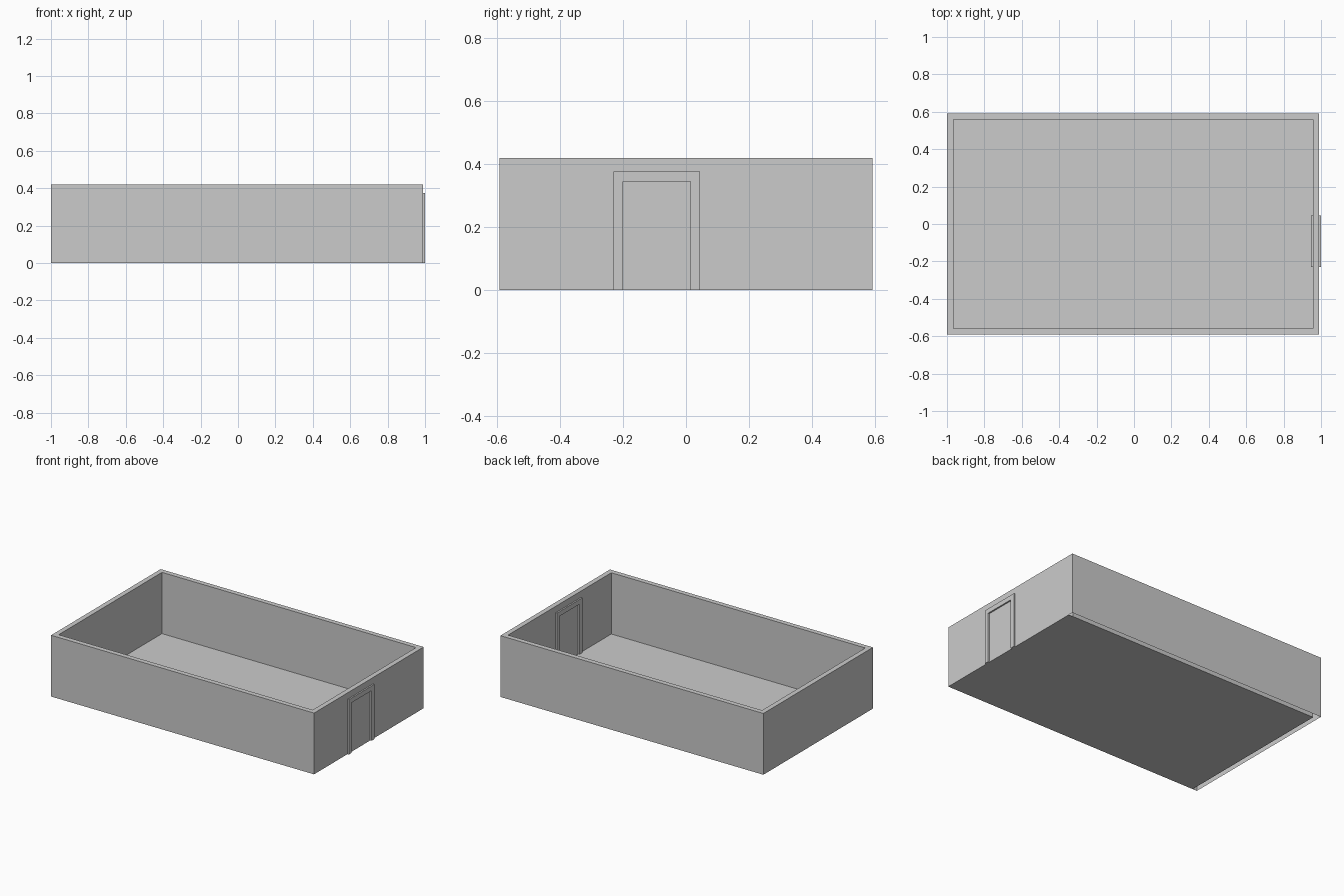
import bpy
import bmesh

old = bpy.data.objects.get("Cube")
if old:
    bpy.data.objects.remove(old, do_unlink=True)

grey = bpy.data.materials.new("plain_grey")
grey.use_nodes = True
colour = (0.6, 0.6, 0.6, 1)
grey.diffuse_color = colour
grey.node_tree.nodes["Principled BSDF"].inputs["Base Color"].default_value = colour

LEFT, RIGHT, DEPTH, HEIGHT, WALL = -1.0, 0.99, 0.592, 0.419, 0.034


def finish(name, bm):
    mesh = bpy.data.meshes.new(name)
    bm.to_mesh(mesh)
    bm.free()
    mesh.materials.append(grey)
    obj = bpy.data.objects.new(name, mesh)
    bpy.context.collection.objects.link(obj)


def rectangle(bm, x0, x1, y0, y1, z):
    return [bm.verts.new((x, y, z)) for x, y in ((x0, y0), (x1, y0), (x1, y1), (x0, y1))]


# Walls: nested rings joined by a rim, open underneath
bm = bmesh.new()
inner = (LEFT + WALL, RIGHT - WALL, WALL - DEPTH, DEPTH - WALL)
outer = (LEFT, RIGHT, -DEPTH, DEPTH)
rings = [rectangle(bm, *box, z) for box, z in
         ((outer, 0), (outer, HEIGHT), (inner, HEIGHT), (inner, 0))]
for a, b in zip(rings, rings[1:]):
    for i in range(4):
        j = (i + 1) % 4
        bm.faces.new((a[i], a[j], b[j], b[i]))
finish("walls", bm)

# Floor: a single sheet reaching under the front and door walls
bm = bmesh.new()
bm.faces.new(rectangle(bm, LEFT + WALL, RIGHT, -DEPTH, DEPTH - WALL, 0))
finish("floor", bm)

# Door frame: an arch profile extruded through the wall, standing proud on both sides
bm = bmesh.new()
profile = [(-0.23, 0), (-0.23, 0.375), (0.045, 0.375), (0.045, 0),
           (0.015, 0), (0.015, 0.343), (-0.2, 0.343), (-0.2, 0)]
face = bm.faces.new([bm.verts.new((0.946, y, z)) for y, z in profile])
result = bmesh.ops.extrude_face_region(bm, geom=[face], use_keep_orig=True)
verts = [v for v in result["geom"] if isinstance(v, bmesh.types.BMVert)]
bmesh.ops.translate(bm, verts=verts, vec=(0.054, 0, 0))
bmesh.ops.recalc_face_normals(bm, faces=bm.faces)
finish("door_frame", bm)
